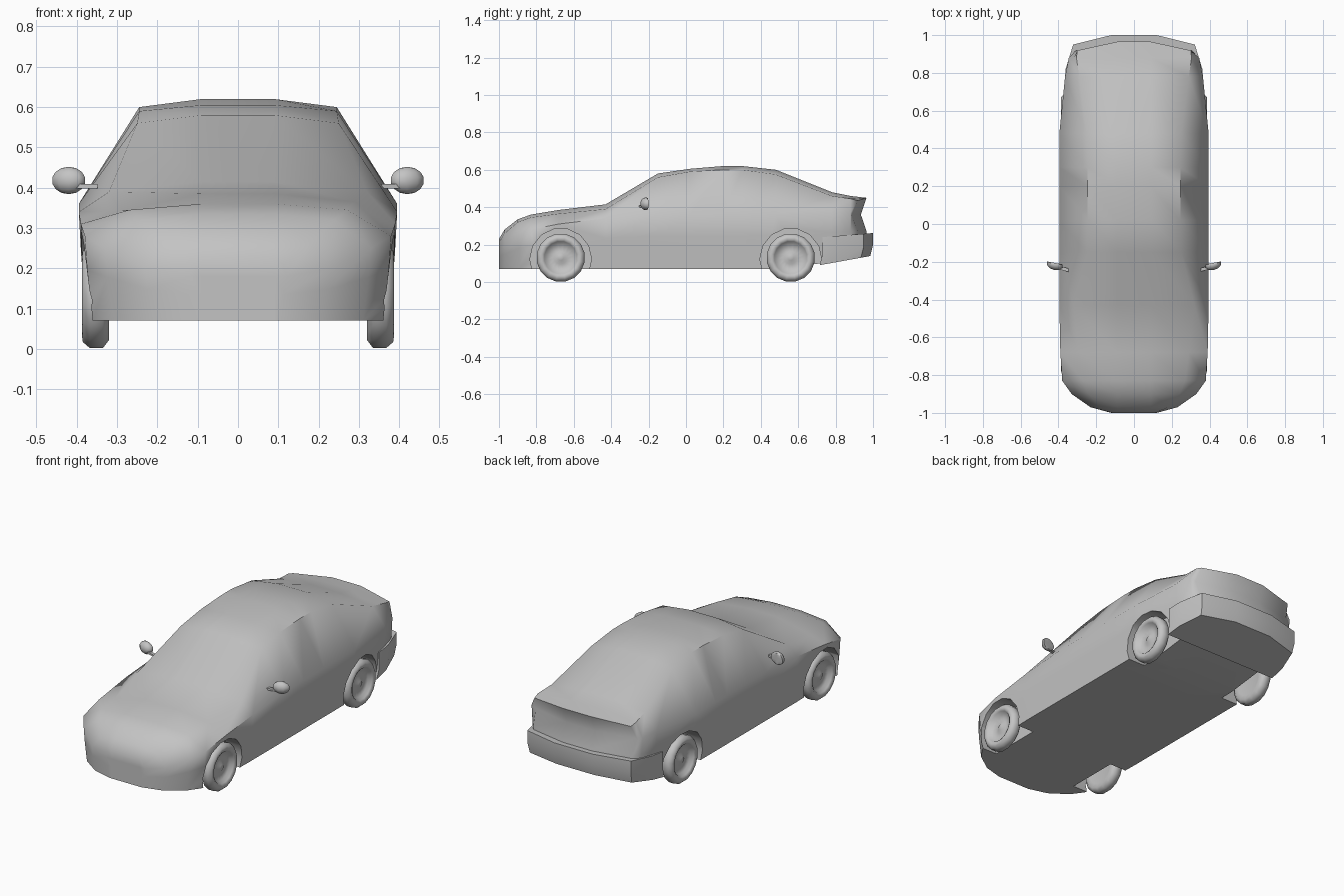
import bpy, bmesh, math

default_cube = bpy.data.objects.get("Cube")
if default_cube:
    bpy.data.objects.remove(default_cube, do_unlink=True)

# One grey paint for every part
GREY = (0.55, 0.55, 0.55, 1.0)
paint = bpy.data.materials.new("plain grey")
paint.use_nodes = True
paint.diffuse_color = GREY
shader = next(n for n in paint.node_tree.nodes if n.type == "BSDF_PRINCIPLED")
shader.inputs["Base Color"].default_value = GREY


def finish(name, bm):
    """Turn a bmesh into a named, painted object."""
    bmesh.ops.remove_doubles(bm, verts=bm.verts, dist=0.0005)
    bmesh.ops.recalc_face_normals(bm, faces=bm.faces)
    mesh = bpy.data.meshes.new(name)
    bm.to_mesh(mesh)
    bm.free()
    mesh.materials.append(paint)
    obj = bpy.data.objects.new(name, mesh)
    bpy.context.collection.objects.link(obj)
    return obj


def activate(obj):
    bpy.ops.object.select_all(action="DESELECT")
    obj.select_set(True)
    bpy.context.view_layer.objects.active = obj


def smooth(obj, degrees):
    activate(obj)
    bpy.ops.object.shade_smooth_by_angle(angle=math.radians(degrees))


def bridge(bm, rings):
    """Join neighbouring closed rings of vertices with quads."""
    for a, b in zip(rings, rings[1:]):
        for i in range(len(a)):
            j = (i + 1) % len(a)
            bm.faces.new((a[i], a[j], b[j], b[i]))


def lathe(name, profile, side, y, z, sides=16):
    """Revolve (x, radius) points around a sideways axle."""
    bm = bmesh.new()
    rings = []
    for x, r in profile:
        angles = [math.tau * (i + 0.5) / sides for i in range(sides)]
        rings.append([bm.verts.new((side * x, y + r * math.sin(a), z + r * math.cos(a)))
                      for a in angles])
    bridge(bm, rings)
    return finish(name, bm)


# Body stations: y, half width, waist height, shoulder x, shoulder height, top height
STATIONS = [
    (-1.0, .12, .18, .11, .21, .23),
    (-.97, .23, .20, .18, .26, .28),
    (-.9, .33, .25, .24, .32, .335),
    (-.83, .38, .28, .27, .345, .36),
    (-.68, .39, .31, .29, .365, .385),
    (-.43, .395, .34, .32, .39, .415),
    (-.15, .395, .36, .25, .56, .58),
    (.02, .395, .36, .245, .59, .605),
    (.2, .395, .36, .245, .6, .62),
    (.3, .395, .36, .245, .6, .62),
    (.48, .395, .36, .25, .575, .6),
    (.78, .365, .37, .29, .46, .48),
    (.88, .345, .37, .305, .445, .46),
    (.965, .315, .36, .3, .435, .45),
]
INNER = .09


def build_body():
    bm = bmesh.new()
    rings = []
    for station in STATIONS:
        y, w, waist, shoulder, shoulder_z, top = station
        last = station == STATIONS[-1]
        floor = .07 + max(0, y - .55) * .16
        middle = floor + .6 * (waist - floor)
        half = [(INNER, floor), (w - .02, floor), (w - .006, middle),
                (w, waist), (shoulder, shoulder_z), (INNER, top)]
        outline = half + [(-x, z) for x, z in reversed(half)]
        ring = []
        for x, z in outline:
            # The tail is bowed in plan and pinched at the waist
            back = (abs(x) - INNER) * .22 + (.03 if z == waist else 0) if last else 0
            # Small dent beside the right headlight
            dent = .022 if y == -.68 and x == -shoulder else 0
            ring.append(bm.verts.new((x, y - back, z - dent)))
        rings.append(ring)
    bridge(bm, rings)

    # Nose and tail caps, four columns wide
    for ring, pinch in ((rings[0], 0), (rings[-1], .03)):
        y = ring[0].co.y
        rows = [(ring[1], ring[0], ring[11], ring[10])]
        for level, inset in ((2, 0), (3, pinch)):
            z = ring[level].co.z
            rows.append((ring[level], bm.verts.new((INNER, y - inset, z)),
                         bm.verts.new((-INNER, y - inset, z)), ring[11 - level]))
        rows.append((ring[4], ring[5], ring[6], ring[7]))
        for a, b in zip(rows, rows[1:]):
            for i in range(3):
                bm.faces.new((a[i], a[i + 1], b[i + 1], b[i]))
    return finish("body", bm)


body = build_body()

# Wheels and the arches cut for them
TYRE = [(.325, 0), (.325, .085), (.32, .11), (.335, .13), (.368, .13), (.385, .115),
        (.387, .1), (.38, .088), (.362, .078), (.358, .035), (.37, .015), (.37, 0)]
ARCH = [(.27, 0), (.27, .165), (.5, .165), (.5, 0)]
for end, y in (("front", -.67), ("rear", .56)):
    for label, side in (("left", 1), ("right", -1)):
        cutter = lathe("arch_cutter", ARCH, side, y, .122, 14)
        cutter.hide_render = True
        cut = body.modifiers.new("arch", "BOOLEAN")
        cut.operation = "DIFFERENCE"
        cut.solver = "EXACT"
        cut.object = cutter
        activate(body)
        bpy.ops.object.modifier_apply(modifier=cut.name)
        bpy.data.objects.remove(cutter, do_unlink=True)
        smooth(lathe(f"{end}_{label}_wheel", TYRE, side, y, .13), 60)
smooth(body, 50)


# Rear bumper wrapping around the tail
def build_bumper():
    half = [(.368, .73), (.362, .82), (.322, .95), (.12, 1.0)]
    plan = half + [(-x, y) for x, y in reversed(half)]
    bm = bmesh.new()
    rings = []
    for base, slope, tuck in ((.09, .18, .015), (.15, .18, 0), (.24, .08, 0)):
        rings.append([bm.verts.new((x * (1 - tuck), y - tuck, base + (y - .73) * slope))
                      for x, y in plan])
    bridge(bm, rings)
    for ring in (rings[0], rings[-1]):
        for i in range(3):
            bm.faces.new((ring[i], ring[i + 1], ring[6 - i], ring[7 - i]))
    return finish("rear_bumper", bm)


smooth(build_bumper(), 50)

# Door mirrors: a rounded shell with a flat back on a thin arm
for label, side in (("left", 1), ("right", -1)):
    bm = bmesh.new()
    bmesh.ops.create_uvsphere(bm, u_segments=10, v_segments=7, radius=1)
    for v in bm.verts:
        x, y, z = v.co
        v.co = (side * (.42 + x * .044), -.215 + min(y, .3) * .03 + x * .008, .418 + z * .034)
    smooth(finish(f"{label}_mirror", bm), 50)

    bm = bmesh.new()
    bmesh.ops.create_cube(bm, size=1)
    for v in bm.verts:
        x, y, z = v.co
        v.co = (side * (.378 + x * .06), -.236 + y * .018 + x * .016, .404 + z * .011)
    finish(f"{label}_mirror_arm", bm)
